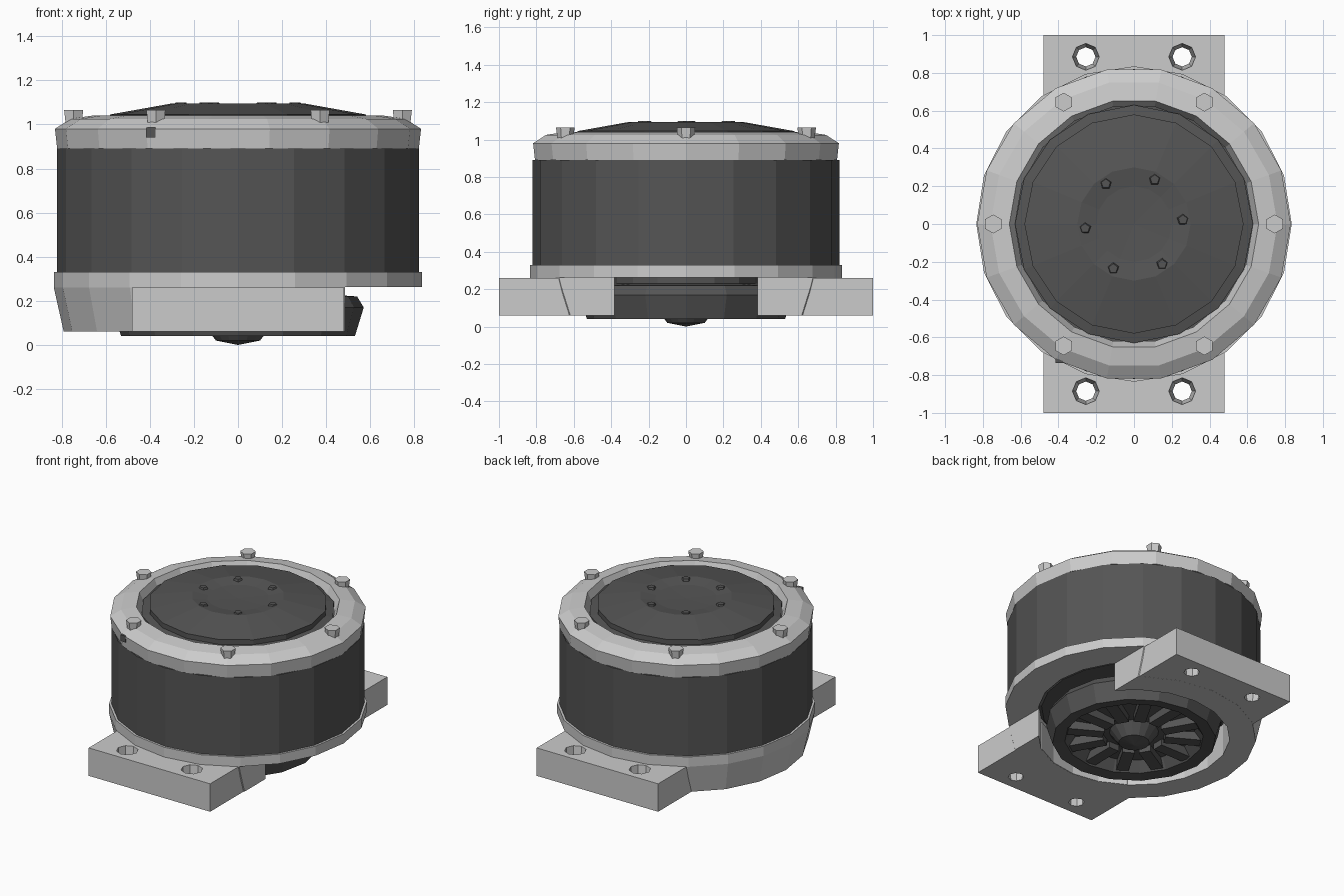
import bpy, bmesh, math
from mathutils import Matrix

if "Cube" in bpy.data.objects:
    bpy.data.objects.remove(bpy.data.objects["Cube"])

dark = bpy.data.materials.new("dark_grey")
dark.diffuse_color = (0.09, 0.09, 0.09, 1)
dark.use_nodes = True
dark.node_tree.nodes["Principled BSDF"].inputs["Base Color"].default_value = dark.diffuse_color


def finish(bm, name, mat=None):
    bmesh.ops.remove_doubles(bm, verts=bm.verts, dist=1e-5)
    bmesh.ops.recalc_face_normals(bm, faces=bm.faces)
    me = bpy.data.meshes.new(name)
    bm.to_mesh(me)
    bm.free()
    ob = bpy.data.objects.new(name, me)
    bpy.context.collection.objects.link(ob)
    if mat:
        me.materials.append(mat)
    return ob


def lathe(name, profile, n, mat=None, closed=False):
    """Revolve (radius, z) points around the z axis."""
    bm = bmesh.new()
    rings = []
    for r, z in profile:
        if r == 0:
            rings.append([bm.verts.new((0, 0, z))] * n)
        else:
            rings.append([bm.verts.new((r * math.cos(2 * math.pi * i / n),
                                        r * math.sin(2 * math.pi * i / n), z)) for i in range(n)])
    pairs = list(zip(rings, rings[1:]))
    if closed:
        pairs.append((rings[-1], rings[0]))
    for a, b in pairs:
        for i in range(n):
            j = (i + 1) % n
            bm.faces.new(list(dict.fromkeys((a[i], a[j], b[j], b[i]))))
    return finish(bm, name, mat)


def add_box(bm, x, y, z, m=Matrix()):
    c = Matrix.Translation([(a[0] + a[1]) / 2 for a in (x, y, z)])
    s = Matrix.Diagonal([a[1] - a[0] for a in (x, y, z)] + [1])
    bmesh.ops.create_cube(bm, size=1, matrix=m @ c @ s)


def add_cyl(bm, x, y, z0, z1, r, n, r2=None):
    bmesh.ops.create_cone(bm, cap_ends=True, segments=n, radius1=r, radius2=r2 or r,
                          depth=z1 - z0, matrix=Matrix.Translation((x, y, (z0 + z1) / 2)))


def boolean(ob, bm, op):
    tool = finish(bm, "cutter")
    tool.hide_render = True
    mod = ob.modifiers.new("bool", 'BOOLEAN')
    mod.operation, mod.object, mod.solver = op, tool, 'EXACT'
    bpy.context.view_layer.objects.active = ob
    bpy.ops.object.modifier_apply(modifier=mod.name)
    bpy.data.objects.remove(tool)


# Main drum
lathe("drum_body", [(0, 0.27), (0.6, 0.27), (0.62, 0.29), (0.8, 0.29), (0.82, 0.33),
                    (0.82, 0.89), (0.64, 0.91), (0, 0.91)], 20, dark)

# Mounting base: ring with two flanges, opened on the +x side
base = lathe("mounting_base", [(0.62, 0.06), (0.79, 0.06), (0.835, 0.26), (0.835, 0.33),
                               (0.62, 0.33)], 20, closed=True)
bm = bmesh.new()
for s in (-1, 1):
    add_box(bm, (-0.48, 0.48), sorted((s * 0.5, s)), (0.0605, 0.26))
boolean(base, bm, 'UNION')
bm = bmesh.new()
add_cyl(bm, 0, 0, 0, 0.5, 0.615, 20)
boolean(base, bm, 'DIFFERENCE')
bm = bmesh.new()
add_box(bm, (0.485, 1), (-0.9, 0.9), (0, 0.262))
boolean(base, bm, 'DIFFERENCE')
# Flange holes, wider at the top
bm = bmesh.new()
for sx in (-1, 1):
    for sy in (-1, 1):
        add_cyl(bm, sx * 0.255, sy * 0.885, 0, 0.3, 0.045, 8, 0.075)
boolean(base, bm, 'DIFFERENCE')

# Top clamp ring
lathe("top_ring", [(0.82, 0.89), (0.83, 0.98), (0.76, 1.025), (0.66, 1.04), (0.63, 0.97),
                   (0.63, 0.89)], 18, closed=True)

# Six screws on the top ring
bm = bmesh.new()
for i in range(6):
    a = math.radians(60 * i)
    add_cyl(bm, 0.745 * math.cos(a), 0.745 * math.sin(a), 0.99, 1.065, 0.04, 6, 0.05)
finish(bm, "ring_screws")

# Small dark slot on the front of the ring
bm = bmesh.new()
add_box(bm, (-0.415, -0.375), (-0.735, -0.68), (0.94, 0.985))
finish(bm, "ring_slot", dark)

# Domed rotor cap with a shallow centre
cap = lathe("rotor_cap", [(0.63, 0.9), (0.63, 1.0), (0.58, 1.01), (0.58, 1.045), (0.3, 1.095),
                          (0.2, 1.08), (0, 1.075)], 16, dark)

# Six small lugs around the cap centre
bm = bmesh.new()
for i in range(6):
    a = math.radians(60 * i + 5)
    add_cyl(bm, 0.26 * math.cos(a), 0.26 * math.sin(a), 1.06, 1.1, 0.045, 5, 0.025)
finish(bm, "cap_lugs", dark)

# Stator core under the drum
lathe("stator_core", [(0, 0.0), (0.1, 0.02), (0.16, 0.1), (0.4, 0.12), (0.45, 0.05),
                      (0.53, 0.04), (0.57, 0.17), (0.54, 0.22), (0.4, 0.23), (0.4, 0.28)], 16, dark)

# Radial windings in the stator
bm = bmesh.new()
for i in range(12):
    add_box(bm, (0.2, 0.46), (-0.04, 0.04), (0.06, 0.15),
            Matrix.Rotation(math.radians(30 * i), 4, 'Z'))
finish(bm, "stator_windings", dark)
